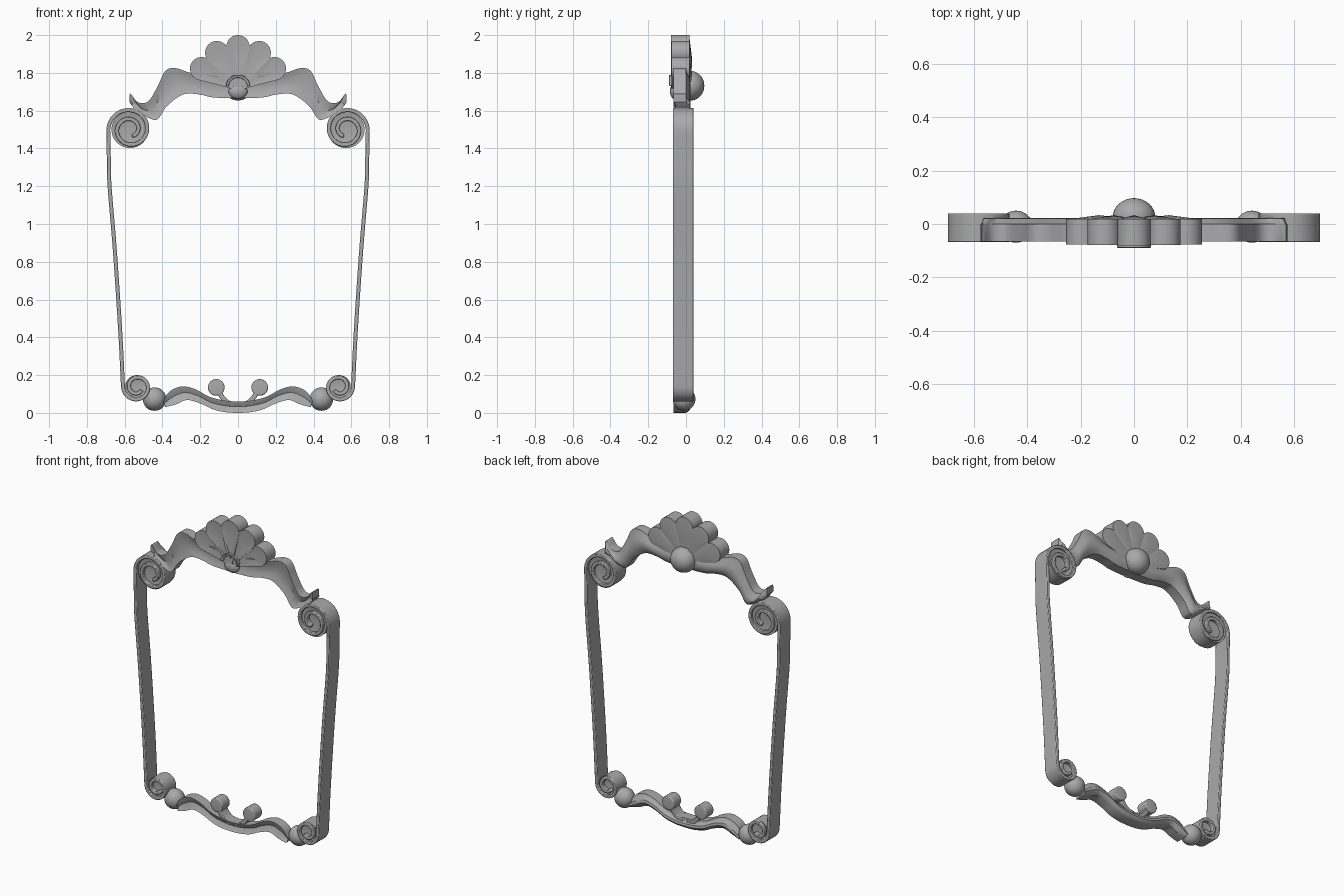
import bpy, bmesh
from math import sin, cos, pi, radians
from mathutils import Vector, Matrix

cube = bpy.data.objects.get("Cube")
if cube:
    bpy.data.objects.remove(cube)

grey = bpy.data.materials.new("plain_grey")
grey.use_nodes = True
COLOUR = (0.4, 0.4, 0.4, 1)
grey.diffuse_color = COLOUR
grey.node_tree.nodes["Principled BSDF"].inputs["Base Color"].default_value = COLOUR


def finish(name, bm, mirror=False, bevel=0, angle=35):
    bmesh.ops.recalc_face_normals(bm, faces=bm.faces)
    mesh = bpy.data.meshes.new(name)
    bm.to_mesh(mesh)
    bm.free()
    mesh.materials.append(grey)
    mesh.polygons.foreach_set("use_smooth", [True] * len(mesh.polygons))
    mesh.set_sharp_from_angle(angle=radians(angle))
    ob = bpy.data.objects.new(name, mesh)
    bpy.context.collection.objects.link(ob)
    if bevel:
        mod = ob.modifiers.new("soft_edges", "BEVEL")
        mod.width, mod.segments = bevel, 2
    if mirror:
        ob.modifiers.new("mirror", "MIRROR")
    return ob


def spline(points, steps=6):
    """Smooth curve through 2D points."""
    p = [Vector(q) for q in points]
    p = [2 * p[0] - p[1]] + p + [2 * p[-1] - p[-2]]
    out = []
    for a, b, c, d in zip(p, p[1:], p[2:], p[3:]):
        for i in range(steps):
            t = i / steps
            out.append(0.5 * (2 * b + (c - a) * t + (2 * a - 5 * b + 4 * c - d) * t * t
                              + (3 * b - a - 3 * c + d) * t ** 3))
    return out + [p[-2]]


def loft(name, low, high, section, caps=(True, True), **kw):
    """Sweep a section of (fraction across, y) between two edge lines in x, z."""
    bm = bmesh.new()
    rings = []
    for a, b in zip(low, high):
        ring = []
        for t, y in section:
            q = a.lerp(b, t)
            ring.append(bm.verts.new((q.x, y, q.y)))
        rings.append(ring)
    n = len(section)
    for r, s in zip(rings, rings[1:]):
        for i in range(n):
            j = (i + 1) % n
            bm.faces.new((r[i], r[j], s[j], s[i]))
    for ring, wanted in zip((rings[0], rings[-1]), caps):
        if wanted:
            bm.faces.new(ring)
    return finish(name, bm, **kw)


def ribbon(name, path, width, section, **kw):
    low, high = [], []
    for i, p in enumerate(path):
        d = path[min(i + 1, len(path) - 1)] - path[max(i - 1, 0)]
        side = Vector((-d.y, d.x)).normalized() * width / 2
        low.append(p - side)
        high.append(p + side)
    return loft(name, low, high, section, **kw)


def spiral(centre, r0, r1, turns, sign, steps=56):
    out = []
    for i in range(steps + 1):
        f = i / steps
        a = sign * f * turns * 2 * pi
        out.append(Vector(centre) + (r0 + (r1 - r0) * f) * Vector((cos(a), sin(a))))
    return out


def disc(name, x, z, radius, y0, y1, dish, **kw):
    """Round plug along y with dished ends."""
    bm = bmesh.new()
    bmesh.ops.create_cone(bm, cap_ends=True, segments=32, radius1=radius, radius2=radius, depth=y1 - y0,
                          matrix=Matrix.Translation((x, (y0 + y1) / 2, z)) @ Matrix.Rotation(pi / 2, 4, 'X'))
    ends = [f for f in bm.faces if len(f.verts) > 4]
    for v in bmesh.ops.poke(bm, faces=ends)["verts"]:
        v.co.y += dish if v.co.y < (y0 + y1) / 2 else -dish
    return finish(name, bm, mirror=True, **kw)


def ball(name, centre, size, **kw):
    bm = bmesh.new()
    bmesh.ops.create_uvsphere(bm, u_segments=32, v_segments=18, radius=1,
                              matrix=Matrix.Translation(centre) @ Matrix.Diagonal((*size, 1)))
    return finish(name, bm, angle=60, **kw)


# Moulding section: hollowed front, rounded back
moulding = [(0, -0.065), (0, 0), (0.15, 0.015), (0.35, 0.023), (0.6, 0.02), (0.8, 0.005),
            (1, 0), (1, -0.065), (0.85, -0.062), (0.55, -0.05), (0.2, -0.057)]

# Arched crest
crest_low = [(0, 1.665), (0.13, 1.67), (0.2, 1.685), (0.27, 1.69), (0.32, 1.67), (0.38, 1.62),
             (0.425, 1.555), (0.47, 1.56), (0.52, 1.59), (0.55, 1.61)]
crest_high = [(0, 1.78), (0.15, 1.79), (0.25, 1.8), (0.33, 1.825), (0.385, 1.81), (0.425, 1.73),
              (0.475, 1.65), (0.53, 1.645), (0.57, 1.69), (0.575, 1.645)]
loft("crest", spline(crest_low), spline(crest_high), moulding, caps=(False, True), mirror=True)

# Waved bottom rail
rail_low = [(0, 0), (0.06, 0.003), (0.13, 0.018), (0.2, 0.05), (0.27, 0.068), (0.33, 0.045), (0.385, 0.03)]
rail_high = [(0, 0.06), (0.07, 0.065), (0.15, 0.085), (0.225, 0.125), (0.295, 0.14), (0.36, 0.115), (0.397, 0.065)]
loft("bottom_rail", spline(rail_low), spline(rail_high), moulding, caps=(False, True), mirror=True)

# Side straps curling into scrolls at both ends
top_c, low_c = (0.572, 1.5), (0.535, 0.138)
strap = spline([(0.687, 1.5), (0.684, 1.35), (0.68, 1.2), (0.652, 0.86), (0.624, 0.44), (0.609, 0.138)])
path = spiral(top_c, 0.115, 0.035, 1.7, 1)[::-1] + strap[1:-1] + spiral(low_c, 0.074, 0.03, 1.4, -1)
ribbon("side_strap", path, 0.021, [(0, -0.068), (0, 0.04), (1, 0.04), (1, -0.068)], mirror=True, bevel=0.005)
disc("upper_scroll_core", *top_c, 0.098, -0.055, 0.03, 0.02)
disc("lower_scroll_core", *low_c, 0.062, -0.055, 0.025, 0.02)

# Beads beside the lower scrolls
ball("bottom_bead", (0.442, -0.01, 0.073), (0.062, 0.06, 0.062), mirror=True)

# Small curls on the bottom rail
stem = spline([(0.01, 0.045), (0.05, 0.052), (0.085, 0.085), (0.1, 0.12)])
ribbon("curl_stem", stem, 0.026, [(0, -0.055), (0, 0.012), (1, 0.012), (1, -0.055)], mirror=True, bevel=0.004)
disc("curl_knob", 0.115, 0.135, 0.044, -0.055, 0.02, -0.004, bevel=0.005)

# Fan of shell lobes
for k in range(-2, 3):
    turn = radians(31 * k)
    reach, radius = 0.218, 0.062
    outline = [(-0.012, 0)]
    for i in range(19):
        a = pi + 0.25 - i * (pi + 0.5) / 18
        outline.append((radius * cos(a), reach + radius * sin(a)))
    outline.append((0.012, 0))
    bm = bmesh.new()
    verts = []
    for u, w in outline:
        verts.append(bm.verts.new((u * cos(turn) + w * sin(turn), -0.08 + 0.002 * abs(k),
                                   1.72 + w * cos(turn) - u * sin(turn))))
    front = bm.faces.new(verts)
    made = bmesh.ops.extrude_face_region(bm, geom=[front])["geom"]
    for v in made:
        if isinstance(v, bmesh.types.BMVert):
            v.co.y = 0.018
    back = [f for f in made if isinstance(f, bmesh.types.BMFace)]
    front = [f for f in bm.faces if len(f.verts) > 4 and f not in back]
    for faces, dish in ((front, 0.018), (back, 0.015)):
        bmesh.ops.inset_region(bm, faces=faces, thickness=0.009, use_even_offset=False)
        for v in bmesh.ops.poke(bm, faces=faces)["verts"]:
            v.co.y += dish
    finish("shell_lobe", bm, angle=30)

# Boss behind the shell, with a small collar and drop in front
ball("shell_boss", (0, 0.025, 1.732), (0.08, 0.072, 0.078))
ball("front_drop", (0, -0.06, 1.702), (0.05, 0.025, 0.04))
arc = [Vector((0.056 * cos(i * pi / 16), 1.73 + 0.052 * sin(i * pi / 16))) for i in range(17)]
ribbon("front_collar", arc, 0.016, [(0, -0.09), (0, -0.03), (1, -0.03), (1, -0.085)], bevel=0.003)
